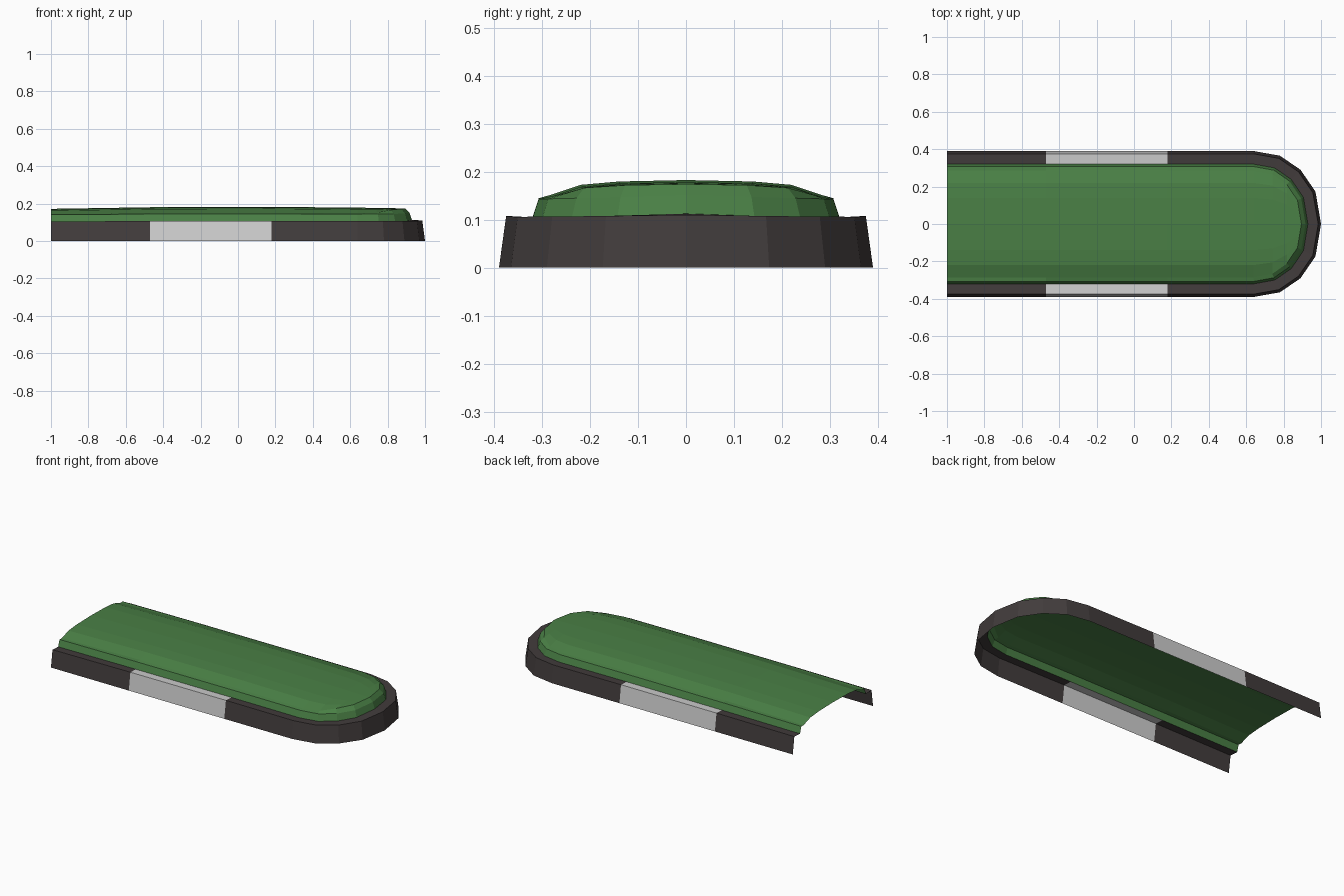
import bpy, bmesh

if "Cube" in bpy.data.objects:
    bpy.data.objects.remove(bpy.data.objects["Cube"])

def material(name, rgb):
    m = bpy.data.materials.new(name)
    m.diffuse_color = (*rgb, 1)
    m.use_nodes = True
    m.node_tree.nodes["Principled BSDF"].inputs["Base Color"].default_value = m.diffuse_color
    return m

CHARCOAL = material("charcoal", (0.054, 0.045, 0.045))
WHITE = material("light grey", (0.62, 0.62, 0.62))
GREEN = material("grass green", (0.068, 0.215, 0.06))

# Half outline: straight side stations, then fractions of the rounded end
STRAIGHT = [-1.0, -0.47, 0.18, 0.64]
ARC = [(0.39, 0.936), (0.694, 0.744), (0.917, 0.445), (1.0, 0.0)]

def outline(d):
    """Open U-shaped path inset by d, from the front side round to the back."""
    half = [(x, -(0.39 - d)) for x in STRAIGHT]
    half += [(0.64 + (0.36 - d) * a, -(0.39 - d) * b) for a, b in ARC]
    return half + [(x, -y) for x, y in reversed(half[:-1])]

def ring(d, z_side, z_tip):
    """Inset path whose height changes from the sides to the rounded tip."""
    w = 0.39 - d
    pts = []
    for x, y in outline(d):
        t = 1 - abs(y) / w
        bulge = 0.004 * (1 - x * x) if z_side > 0 else 0
        pts.append((x, y, z_side + (z_tip - z_side) * t + bulge))
    return pts

def crown(x, y):
    """Gently domed height of the lawn."""
    prof = [(0, 0.183), (0.14, 0.18), (0.22, 0.173), (0.31, 0.143)]
    z = prof[-1][1]
    for (a, za), (b, zb) in zip(prof, prof[1:]):
        if a <= abs(y) <= b:
            z = za + (zb - za) * (abs(y) - a) / (b - a)
            break
    return z - 0.011 * x * x

def build(name, grids, mats, rule=None):
    bm = bmesh.new()
    for rows in grids:
        vs = [[bm.verts.new(p) for p in row] for row in rows]
        for lo, hi in zip(vs, vs[1:]):
            for i in range(len(lo) - 1):
                bm.faces.new((lo[i], lo[i + 1], hi[i + 1], hi[i]))
    bmesh.ops.remove_doubles(bm, verts=bm.verts[:], dist=0.0005)
    if rule:
        for f in bm.faces:
            f.material_index = rule(f.calc_center_median())
    me = bpy.data.meshes.new(name)
    bm.to_mesh(me)
    bm.free()
    for m in mats:
        me.materials.append(m)
    ob = bpy.data.objects.new(name, me)
    bpy.context.collection.objects.link(ob)
    return ob

# Curb: leaning outer wall and flat ledge, with a pale section on each side
ledge_inner = ring(0.07, 0.101, 0.112)
build("curb", [[ring(0, 0, 0), ring(0.015, 0.104, 0.110), ledge_inner]],
      [CHARCOAL, WHITE], lambda c: 1 if -0.47 < c.x < 0.18 else 0)

# Lawn: steep edge, bevelled shoulder and domed top
shoulder = [(x, y, crown(x, y)) for x, y in outline(0.105)]
n = len(STRAIGHT) + len(ARC)
columns = [-1, -0.77, -0.49, 0, 0.49, 0.77, 1]
dome = []
for f in columns:
    row = []
    for x, y, _ in shoulder[:n]:
        yy = -y * f
        row.append((x, yy, crown(x, yy)))
    dome.append(row)
build("lawn", [[ledge_inner, ring(0.083, 0.141, 0.151), shoulder], dome], [GREEN])
